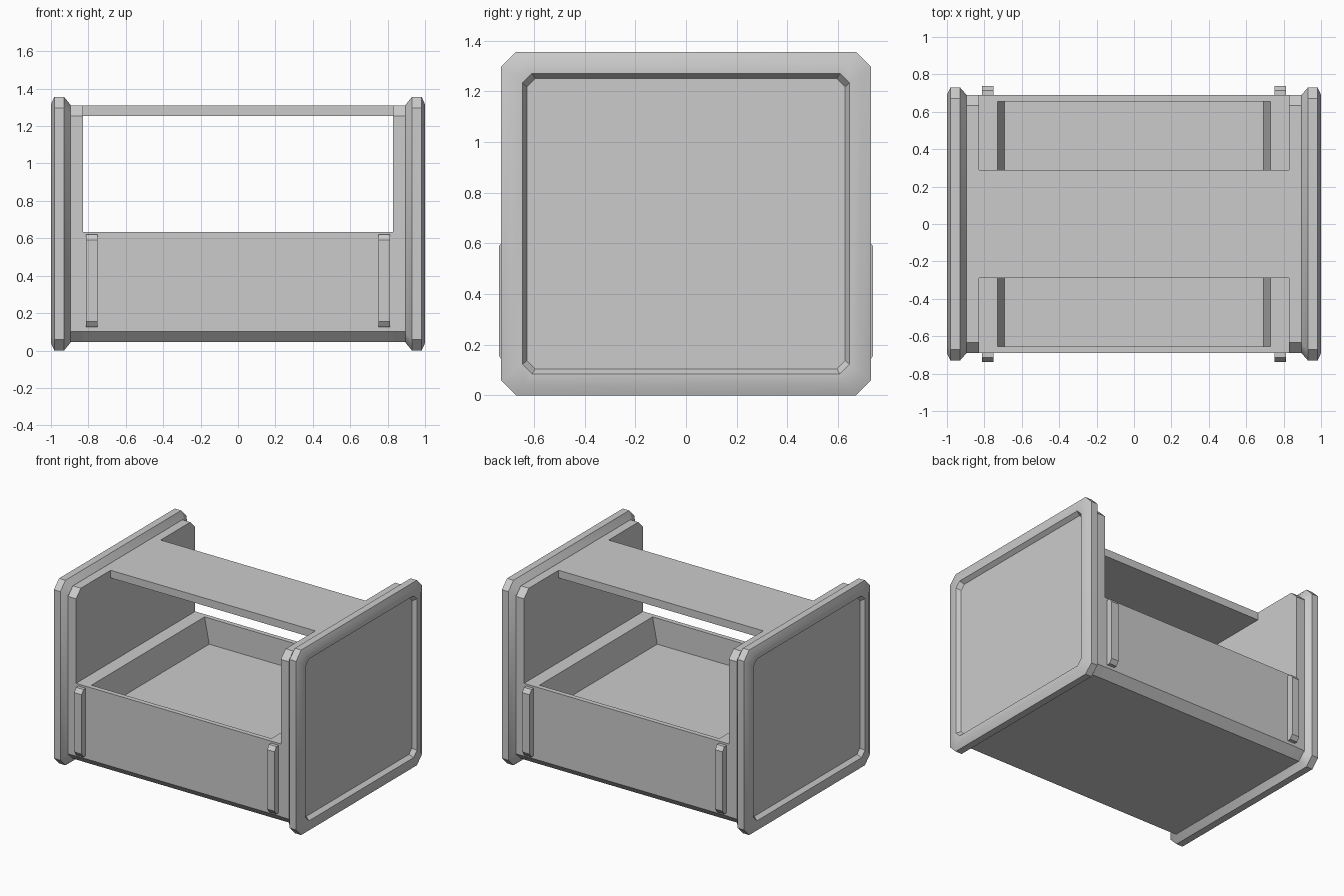
import bpy, bmesh, math

if "Cube" in bpy.data.objects:
    bpy.data.objects.remove(bpy.data.objects["Cube"])

MID = 0.678  # height of the panel centre


def loft(name, rings, smooth=False):
    """Join equal-sized rings of points into a closed, capped solid."""
    bm = bmesh.new()
    loops = [[bm.verts.new(p) for p in r] for r in rings]
    n = len(loops[0])
    for a, b in zip(loops, loops[1:]):
        for i in range(n):
            j = (i + 1) % n
            bm.faces.new((a[i], a[j], b[j], b[i]))
    bm.faces.new(loops[0][::-1])
    bm.faces.new(loops[-1])
    bmesh.ops.recalc_face_normals(bm, faces=bm.faces)
    mesh = bpy.data.meshes.new(name)
    bm.to_mesh(mesh)
    bm.free()
    if smooth:
        for p in mesh.polygons:
            p.use_smooth = True
        mesh.set_sharp_from_angle(angle=math.radians(32))
    obj = bpy.data.objects.new(name, mesh)
    bpy.context.collection.objects.link(obj)
    return obj


def octagon(x, hy, hz, c):
    """Rectangle with cut corners in the YZ plane."""
    pts = [(hy - c, hz), (hy, hz - c), (hy, c - hz), (hy - c, -hz),
           (c - hy, -hz), (-hy, c - hz), (-hy, hz - c), (c - hy, hz)]
    return [(x, y, MID + z) for y, z in pts]


def rect(hx, hy, z):
    return [(-hx, -hy, z), (hx, -hy, z), (hx, hy, z), (-hx, hy, z)]


for side, s in (("left", -1), ("right", 1)):
    # End panel with bevelled rim and recessed outer face
    loft(side + "_end_panel", [
        octagon(s * 0.895, 0.69, 0.635, 0.05),
        octagon(s * 0.93, 0.73, 0.678, 0.06),
        octagon(s * 0.982, 0.73, 0.678, 0.06),
        octagon(s * 1.0, 0.69, 0.638, 0.05),
        octagon(s * 1.0, 0.645, 0.593, 0.038),
        octagon(s * 0.97, 0.628, 0.573, 0.033)], smooth=True)
    # Inner side wall
    loft(side + "_side_wall", [octagon(s * x, 0.69, 0.633, 0.056)
                               for x in (0.83, 0.90)])
    # Upright strips on the front and back of the tray
    for end, t in (("front", -1), ("back", 1)):
        profile = [(0.68, 0.125), (0.715, 0.125), (0.737, 0.155),
                   (0.737, 0.59), (0.715, 0.62), (0.68, 0.62)]
        loft(f"{end}_{side}_strip", [[(s * x, t * y, z) for y, z in profile]
                                     for x in (0.752, 0.812)])

# Deep lower tray with bevelled base and sunken top
loft("tray", [rect(0.83, 0.635, 0.045), rect(0.83, 0.69, 0.103),
              rect(0.83, 0.69, 0.635), rect(0.73, 0.655, 0.635),
              rect(0.692, 0.655, 0.445)])

# Top bridge between the side walls
loft("top_bridge", [rect(0.83, 0.29, 1.255), rect(0.83, 0.29, 1.311)])
